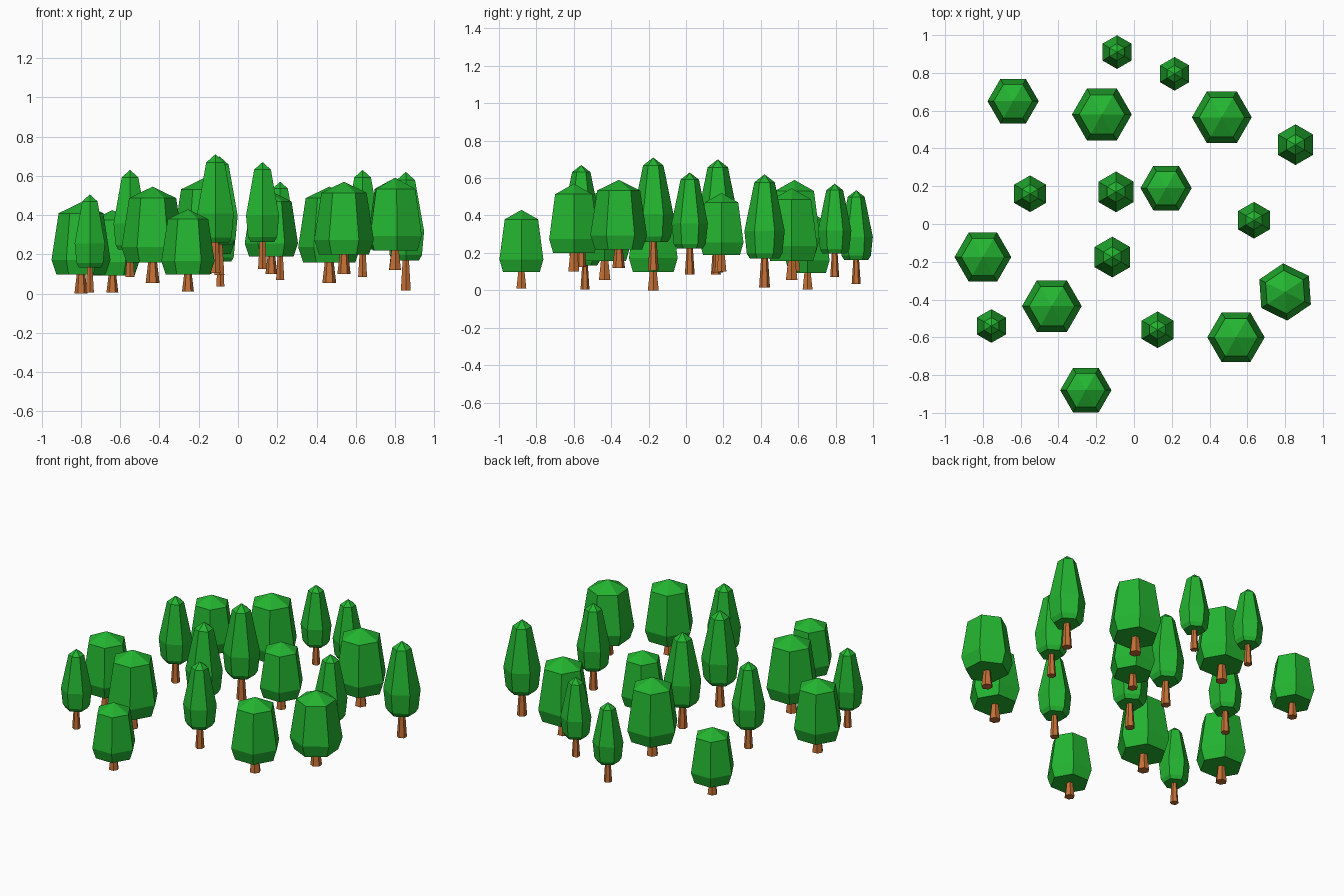
import bpy, bmesh, math

cube = bpy.data.objects.get("Cube")
if cube:
    bpy.data.objects.remove(cube, do_unlink=True)


def make_material(name, rgb):
    mat = bpy.data.materials.new(name)
    mat.use_nodes = True
    mat.diffuse_color = (*rgb, 1)
    mat.node_tree.nodes["Principled BSDF"].inputs["Base Color"].default_value = (*rgb, 1)
    return mat


leaf_green = make_material("leaf_green", (0.017, 0.46, 0.03))
bark_brown = make_material("bark_brown", (0.55, 0.16, 0.035))


def lathe(name, profile, mat, sides=6):
    """Flat-faced solid turned from (radius, height) pairs; radius 0 is a tip."""
    bm = bmesh.new()
    rings = []
    for r, z in profile:
        count = sides if r else 1
        rings.append([bm.verts.new((r * math.cos(math.tau * i / sides),
                                    r * math.sin(math.tau * i / sides), z))
                      for i in range(count)])
    for low, high in zip(rings, rings[1:]):
        for i in range(sides):
            j = (i + 1) % sides
            top = [high[j], high[i]] if len(high) > 1 else [high[0]]
            bm.faces.new([low[i], low[j]] + top)
    for ring in (rings[0], rings[-1]):
        if len(ring) > 1:
            bm.faces.new(ring)
    bmesh.ops.recalc_face_normals(bm, faces=bm.faces)
    mesh = bpy.data.meshes.new(name)
    bm.to_mesh(mesh)
    bm.free()
    mesh.materials.append(mat)
    return mesh


# Two tree shapes, each one unit tall
broad = {
    "crown": lathe("broad_crown", [(.27, .21), (.323, .37), (.245, .88), (0, 1)], leaf_green),
    "trunk": lathe("broad_trunk", [(.072, 0), (.042, .25)], bark_brown),
}
slender = {
    "crown": lathe("slender_crown", [(.128, .255), (.157, .3), (.178, .5), (.09, .93), (0, 1)],
                   leaf_green),
    "trunk": lathe("slender_trunk", [(.048, 0), (.028, .3)], bark_brown),
}

# Position, ground height, tree height
broad_trees = [
    (-.64, .65, .005, .42), (-.17, .58, .1, .49), (.465, .565, .055, .49),
    (.17, .19, .1, .42), (-.8, -.175, 0, .465), (-.435, -.435, .055, .49),
    (.54, -.6, .1, .47), (.8, -.36, .12, .47), (-.255, -.88, .01, .42),
]
slender_trees = [
    (-.09, .91, .035, .5), (.215, .795, .07, .5), (.855, .42, .015, .605),
    (-.55, .16, .085, .545), (-.095, .17, .095, .605), (.635, .02, .085, .545),
    (-.115, -.175, .105, .605), (-.755, -.54, .005, .5), (.125, -.56, .125, .545),
]


def plant(kind, shape, trees, turn):
    for n, (x, y, z, height) in enumerate(trees, 1):
        for part, mesh in shape.items():
            obj = bpy.data.objects.new(f"{kind}_{part}_{n}", mesh)
            obj.location = (x, y, z)
            obj.scale = (height,) * 3
            obj.rotation_euler.z = math.radians(turn)
            bpy.context.collection.objects.link(obj)


plant("broad", broad, broad_trees, 0)
plant("slender", slender, slender_trees, 30)

# One broad tree stands turned
for part in broad:
    bpy.data.objects[f"broad_{part}_8"].rotation_euler.z = math.radians(34)
